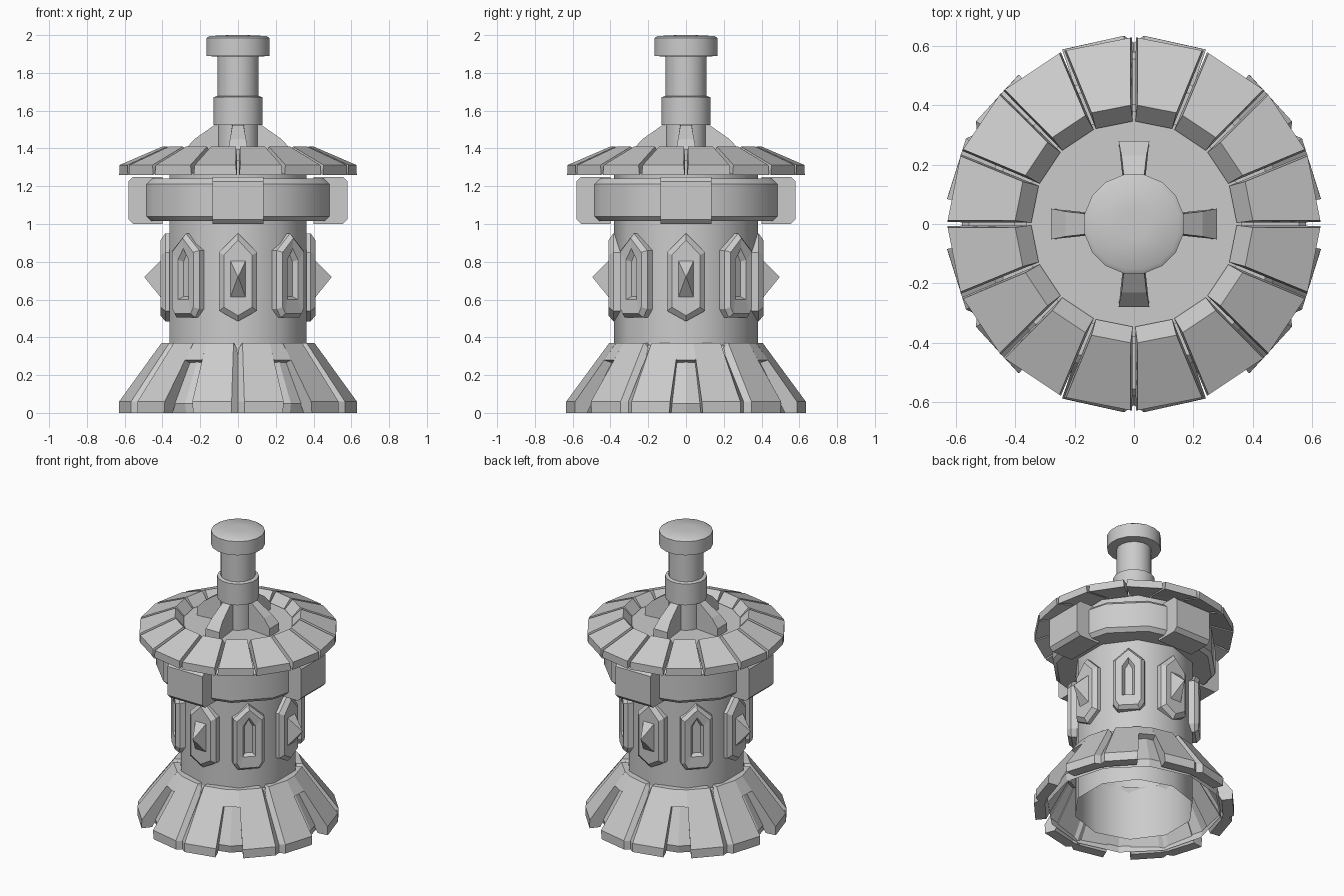
import bpy, bmesh
from math import sin, cos, pi, radians

if "Cube" in bpy.data.objects:
    bpy.data.objects.remove(bpy.data.objects["Cube"], do_unlink=True)

stone = bpy.data.materials.new("grey_stone")
stone.use_nodes = True
grey = (0.6, 0.6, 0.6, 1)
stone.diffuse_color = grey
stone.node_tree.nodes["Principled BSDF"].inputs["Base Color"].default_value = grey


def loft(name, rings, caps=(True, True), smooth=False):
    """Skin equal-length rings of points and cap the two ends."""
    bm = bmesh.new()
    rows = [[bm.verts.new(p) for p in ring] for ring in rings]
    n = len(rows[0])
    for a, b in zip(rows, rows[1:]):
        for i in range(n):
            j = (i + 1) % n
            bm.faces.new((a[i], a[j], b[j], b[i]))
    if caps[0]:
        bm.faces.new(rows[0])
    if caps[1]:
        bm.faces.new(rows[-1])
    bmesh.ops.remove_doubles(bm, verts=bm.verts, dist=0.0001)
    bmesh.ops.recalc_face_normals(bm, faces=bm.faces)
    mesh = bpy.data.meshes.new(name)
    bm.to_mesh(mesh)
    bm.free()
    mesh.materials.append(stone)
    obj = bpy.data.objects.new(name, mesh)
    bpy.context.collection.objects.link(obj)
    if smooth:
        bpy.ops.object.select_all(action="DESELECT")
        bpy.context.view_layer.objects.active = obj
        obj.select_set(True)
        bpy.ops.object.shade_smooth_by_angle(angle=radians(40))
    return obj


def polar(r, u, z, angle):
    """Point at distance r outward and u sideways, facing an angle in degrees."""
    a = radians(angle)
    return (r * cos(a) - u * sin(a), r * sin(a) + u * cos(a), z)


def lathe(name, profile, sides, turn=0, caps=(True, True), smooth=True):
    rings = [[polar(r, 0, z, turn + 360 * i / sides) for i in range(sides)]
             for r, z in profile]
    return loft(name, rings, caps=caps, smooth=smooth)


def block(name, profile, angle):
    """Radial profile of (r, z, half width) made into a solid."""
    return loft(name, [[polar(r, s * w, z, angle) for r, z, w in profile]
                       for s in (-1, 1)])


def plate(name, layers, angle):
    """Outlines of (u, z) stacked outward; each layer is (r, half outline)."""
    rings = []
    for r, half in layers:
        left = [(-u, z) for u, z in reversed(half) if u > 0]
        rings.append([polar(r, u, z, angle) for u, z in half + left])
    return loft(name, rings)


# Tower body, open below, and the mast on its roof
lathe("tower_body", [(.38, 0), (.38, 1.34)], 10, 90, (False, True))
lathe("mast", [(.11, 1.33), (.11, 1.9)], 16, 11.25)
lathe("mast_collar", [(.1, 1.525), (.132, 1.525), (.132, 1.672), (.1, 1.68)], 16, 11.25)
lathe("mast_cap", [(.1, 1.885), (.17, 1.89), (.17, 1.985), (.155, 1.995),
                   (.05, 2)], 16, 11.25)

# Flared base: six buttresses creased down the middle, with slots between
lathe("base_shell", [(.55, 0), (.56, .05), (.385, .36)], 12, 0, (False, False), False)
ridge = [(.635, 0), (.635, .06), (.407, .37), (.365, .37), (.565, 0)]
crease = [(.61, 0), (.61, .06), (.39, .335), (.365, .335), (.565, 0)]
for k in range(6):
    sections = [(-22, ridge), (-3, ridge), (0, crease), (3, ridge), (22, ridge)]
    loft("base_buttress", [[polar(r, 0, z, 60 * k + 30 + a * (1 + .3 * z))
                            for r, z in profile] for a, profile in sections])
    block("slot_lintel", [(.471, .28, .052), (.404, .37, .042),
                          (.36, .37, .036), (.41, .26, .045)], 60 * k)

# Wall ornaments: spiked plates on the axes, arched niches between
spike_outline = [(0, .95), (.1, .85), (.1, .54), (0, .485)]
spike_inset = [(0, .915), (.075, .835), (.075, .56), (0, .515)]
niche_outline = [(0, .95), (.1, .86), (.1, .55), (.07, .505)]
niche_inset = [(0, .925), (.08, .85), (.08, .56), (.06, .525)]
niche_hole = [(0, .87), (.04, .81), (.04, .62), (.04, .6)]
niche_back = [(0, .845), (.025, .8), (.025, .63), (.025, .615)]
for k in range(4):
    a = 90 * k
    plate("spike_plate", [(.34, spike_outline), (.385, spike_outline),
                          (.41, spike_inset)], a)
    plate("wall_spike", [(.4, [(.045, .815), (.045, .6)]),
                         (.495, [(.002, .722), (.002, .718)])], a)
    plate("arched_niche", [(.34, niche_outline), (.39, niche_outline),
                           (.415, niche_inset), (.41, niche_hole),
                           (.382, niche_back)], a + 45)

# Gallery ring with four projecting blocks
lathe("gallery_ring", [(.36, 1.015), (.495, 1.015), (.52, 1.04), (.52, 1.212),
                       (.49, 1.24), (.36, 1.24)], 12)
for k in range(4):
    plate("gallery_block", [(.4, [(.135, 1.25), (.135, 1)]),
                            (.555, [(.135, 1.25), (.135, 1)]),
                            (.58, [(.135, 1.225), (.135, 1.025)])], 90 * k)

# Sloping roof tiles, bevelled so that a tapering groove runs between them
tile = [(.618, 1.26, .004), (.618, 1.312, .01), (.395, 1.41, .01),
        (.34, 1.35, .003), (.39, 1.34, .003)]
for k in range(16):
    block("roof_tile", [(r, z, r * sin(pi / 16) - gap) for r, z, gap in tile],
          22.5 * k + 11.25)

# Buttress fins at the foot of the mast
for k in range(4):
    block("mast_fin", [(.08, 1.33, .03), (.28, 1.33, .052), (.28, 1.395, .052),
                       (.23, 1.45, .042), (.13, 1.52, .03), (.08, 1.53, .03)],
          90 * k)
